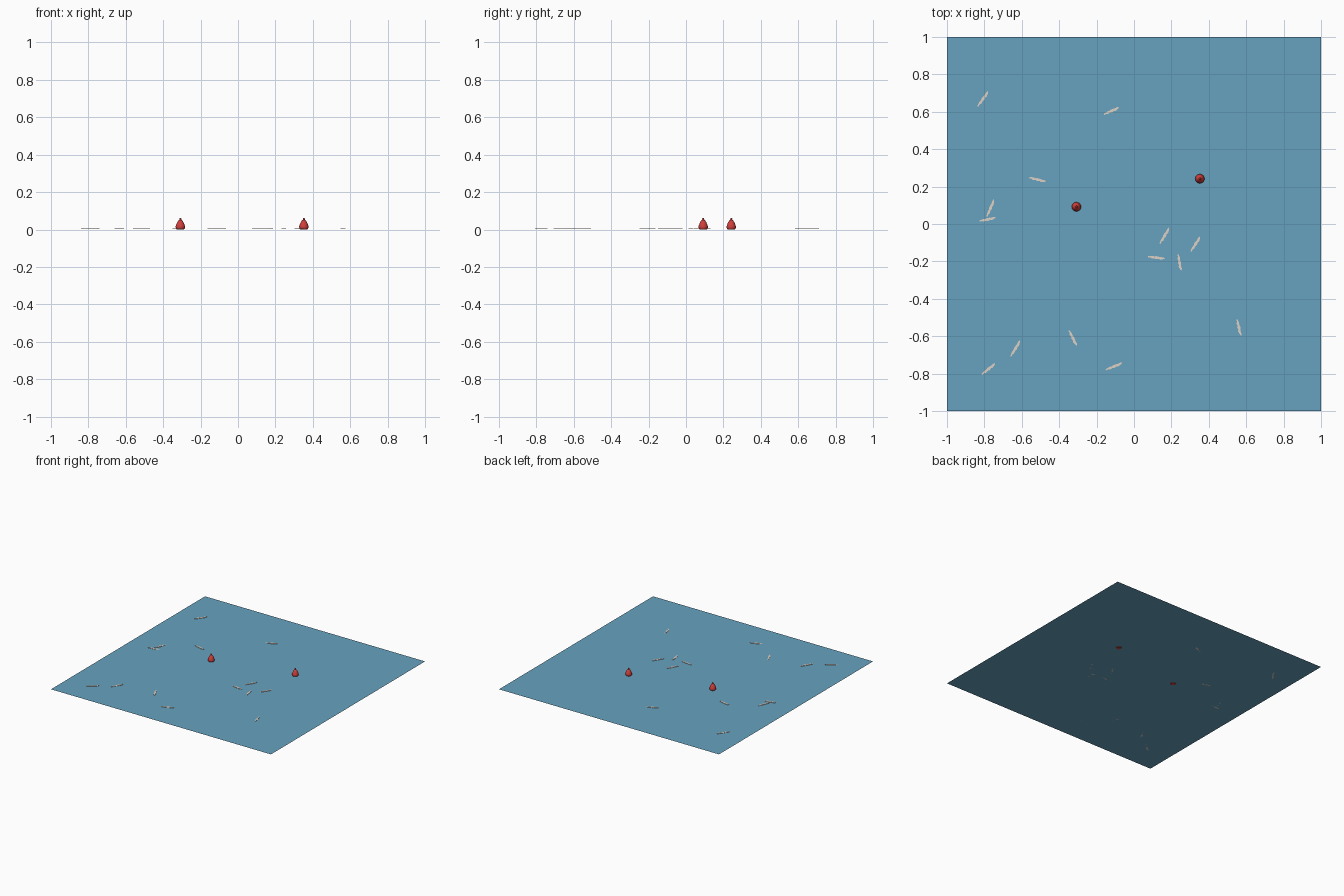
import bpy, bmesh, math
from mathutils import Vector

if "Cube" in bpy.data.objects:
    bpy.data.objects.remove(bpy.data.objects["Cube"])

def material(name, rgb):
    m = bpy.data.materials.new(name)
    m.diffuse_color = (*rgb, 1)
    m.use_nodes = True
    m.node_tree.nodes["Principled BSDF"].inputs["Base Color"].default_value = m.diffuse_color
    return m

WATER = material("water blue", (0.135, 0.36, 0.52))
FOAM = material("pale foam", (0.74, 0.64, 0.56))
RED = material("buoy red", (0.62, 0.05, 0.045))
SEA = 0.002

def finish(bm, name, mat):
    bmesh.ops.recalc_face_normals(bm, faces=bm.faces)
    me = bpy.data.meshes.new(name)
    bm.to_mesh(me)
    bm.free()
    me.materials.append(mat)
    ob = bpy.data.objects.new(name, me)
    bpy.context.collection.objects.link(ob)
    return ob

# Sea: one flat sheet
bm = bmesh.new()
bm.faces.new([bm.verts.new((x, y, SEA)) for x, y in ((-1, -1), (1, -1), (1, 1), (-1, 1))])
finish(bm, "water_surface", WATER)

# Foam flecks: thin ragged slivers between two end points
FLECKS = [(-.835, .628, -.78, .71), (-.16, .585, -.08, .625), (-.56, .247, -.47, .228),
          (-.785, .04, -.75, .13), (-.825, .015, -.74, .035), (.14, -.105, .187, -.02),
          (.305, -.147, .353, -.067), (.075, -.175, .165, -.184), (.235, -.163, .253, -.249),
          (.55, -.51, .572, -.596), (-.348, -.57, -.305, -.65), (-.658, -.708, -.61, -.623),
          (-.813, -.805, -.743, -.745), (-.15, -.78, -.064, -.742)]
# along, lower side, upper side
RAGGED = [(0, -.003, .004), (.15, -.002, .006), (.22, -.007, .007), (.4, -.005, .005),
          (.47, -.009, .008), (.65, -.006, .006), (.72, -.01, .004), (.88, -.006, .005),
          (1, -.001, .002)]
for i, (x0, y0, x1, y1) in enumerate(FLECKS):
    a, b = Vector((x0, y0, SEA)), Vector((x1, y1, SEA))
    d = b - a
    side = Vector((-d.y, d.x, 0)).normalized()
    bm = bmesh.new()
    rows = [[bm.verts.new(a + d * t + side * s) for s in (lo, hi)] for t, lo, hi in RAGGED]
    faces = [bm.faces.new((p[0], q[0], q[1], p[1])) for p, q in zip(rows, rows[1:])]
    top = bmesh.ops.extrude_face_region(bm, geom=faces)["geom"]
    bmesh.ops.translate(bm, vec=(0, 0, .003), verts=[g for g in top if isinstance(g, bmesh.types.BMVert)])
    finish(bm, f"foam_fleck_{i + 1}", FOAM)

# Buoys: lathed drop with a small knob on top
PROFILE = [(.019, 0), (.023, .005), (.025, .011), (.025, .017), (.022, .026), (.017, .038),
           (.011, .048), (.005, .052), (.006, .056), (.004, .061)]
SIDES = 16
for i, (cx, cy) in enumerate([(-.308, .092), (.352, .242)]):
    bm = bmesh.new()
    rings = [[bm.verts.new((cx + r * math.cos(k * math.tau / SIDES),
                            cy + r * math.sin(k * math.tau / SIDES), z)) for k in range(SIDES)]
             for r, z in PROFILE]
    for p, q in zip(rings, rings[1:]):
        for k in range(SIDES):
            n = (k + 1) % SIDES
            bm.faces.new((p[k], p[n], q[n], q[k]))
    bm.faces.new(rings[0])
    bm.faces.new(rings[-1])
    ob = finish(bm, f"buoy_{i + 1}", RED)
    bpy.context.view_layer.objects.active = ob
    ob.select_set(True)
    bpy.ops.object.shade_smooth_by_angle(angle=math.radians(40))
    ob.select_set(False)
